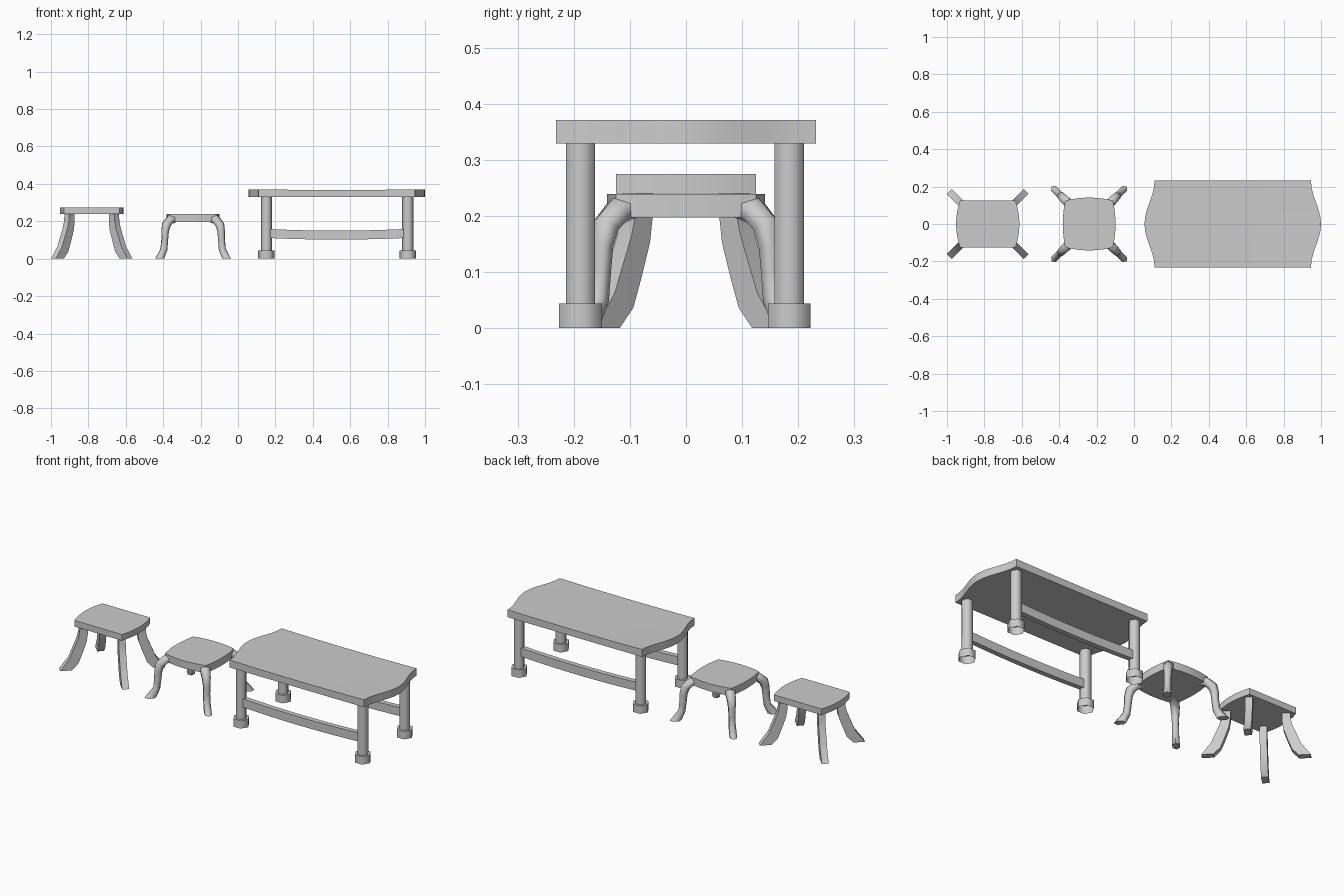
import bpy, bmesh, math
from mathutils import Vector

cube = bpy.data.objects.get("Cube")
if cube:
    bpy.data.objects.remove(cube)

grey = bpy.data.materials.new("plain grey")
grey.use_nodes = True
grey.diffuse_color = (0.6, 0.6, 0.6, 1)
grey.node_tree.nodes["Principled BSDF"].inputs["Base Color"].default_value = (0.6, 0.6, 0.6, 1)


def finish(bm, name, angle=35):
    mesh = bpy.data.meshes.new(name)
    bmesh.ops.recalc_face_normals(bm, faces=bm.faces)
    bm.to_mesh(mesh)
    bm.free()
    mesh.materials.append(grey)
    ob = bpy.data.objects.new(name, mesh)
    bpy.context.collection.objects.link(ob)
    bpy.ops.object.select_all(action='DESELECT')
    ob.select_set(True)
    bpy.context.view_layer.objects.active = ob
    bpy.ops.object.shade_smooth_by_angle(angle=math.radians(angle))
    return ob


def arc(t):
    return 1 - t * t


def wave(t):
    return (1 + math.cos(math.pi * t)) / 2


def slab(name, cx, half, bulge, z0, z1, shape=arc, sag=(0, 0)):
    """Board with bowed edges; sag dips the underside and the top along its length."""
    bm = bmesh.new()
    bmesh.ops.create_grid(bm, x_segments=12, y_segments=12, size=1)
    bottom = bm.verts[:]
    ext = bmesh.ops.extrude_face_region(bm, geom=bm.faces[:])
    top = [v for v in ext["geom"] if isinstance(v, bmesh.types.BMVert)]
    for verts, z, dip in ((bottom, z0, sag[0]), (top, z1, sag[1])):
        for v in verts:
            u, w = v.co.x, v.co.y
            v.co = (cx + u * (half[0] + bulge[0] * shape(w)),
                    w * (half[1] + bulge[1] * shape(u)), z - dip * arc(u))
    return finish(bm, name)


def skin(bm, rings, capped_start=True):
    """Join rings of points into a tube."""
    rows = [[bm.verts.new(p) for p in ring] for ring in rings]
    n = len(rows[0])
    for a, b in zip(rows, rows[1:]):
        for i in range(n):
            j = (i + 1) % n
            bm.faces.new((a[i], a[j], b[j], b[i]))
    if capped_start:
        bm.faces.new(rows[0])
    bm.faces.new(rows[-1])


CORNERS = [("front_left", 1, -1), ("front_right", -1, -1),
           ("back_left", 1, 1), ("back_right", -1, 1)]


def diagonal_legs(name, cx, shift_y, path, sides, smooth):
    """Legs bending outwards at 45 degrees; path rows: offset, z, radial, tangent half size."""
    turn = 0 if smooth else 0.5
    grow = 1 if smooth else math.sqrt(2)
    for label, sx, sy in CORNERS:
        bm = bmesh.new()
        rings = []
        for k, (d, z, rad, tan) in enumerate(path):
            a, b = path[max(k - 1, 0)], path[min(k + 1, len(path) - 1)]
            along = Vector(((b[0] - a[0]) * math.sqrt(2), b[1] - a[1])).normalized()
            across = Vector((-along.y, along.x))
            if k == len(path) - 1:
                across = Vector((1, 0))
            ring = []
            for i in range(sides):
                t = 2 * math.pi * (i + turn) / sides
                r = math.cos(t) * rad * grow
                s = math.sin(t) * tan * grow / math.sqrt(2)
                h = r * across.x / math.sqrt(2)
                ring.append((cx + sx * (d + h - s), sy * (d + h + s + shift_y), z + r * across.y))
            rings.append(ring)
        skin(bm, rings)
        finish(bm, f"{name}_{label}", 65 if smooth else 25)


def post(name, x, y, z0, z1, radius, capped_start=True):
    """Upright six-sided post."""
    bm = bmesh.new()
    skin(bm, [[(x + radius * math.cos(math.pi * i / 3),
                y + radius * math.sin(math.pi * i / 3), z)
               for i in range(6)] for z in (z0, z1)], capped_start)
    finish(bm, name, 65)


# Long table: wavy-ended top, six-sided legs on hollow feet, dipped side rails
TABLE_X, LEG_X, LEG_Y, SHIFT_Y = 0.528, 0.378, 0.186, -0.002
slab("table_top", TABLE_X, (0.418, 0.232), (0.054, 0), 0.329, 0.371, wave, (0, 0.004))
for label, sx, sy in CORNERS:
    x, y = TABLE_X + 0.002 + sx * LEG_X, sy * LEG_Y + SHIFT_Y
    post(f"table_leg_{label}", x, y, 0.043, 0.332, 0.03)
    post(f"table_foot_{label}", x, y, 0, 0.044, 0.044, False)
for label, sy in (("front", -1), ("back", 1)):
    rail = slab(f"table_rail_{label}", TABLE_X, (0.37, 0.014), (0, 0), 0.111, 0.159, arc, (0.009, 0.009))
    rail.location.y = sy * LEG_Y + SHIFT_Y

# Square stool: bowed seat and rounded bent legs
slab("square_stool_seat", -0.24, (0.127, 0.125), (0.014, 0.016), 0.197, 0.239)
diagonal_legs("square_stool_leg", -0.24, 0, [
    (0.09, 0.217, 0.021, 0.026), (0.122, 0.208, 0.025, 0.028),
    (0.143, 0.182, 0.025, 0.025), (0.15, 0.145, 0.021, 0.021),
    (0.152, 0.1, 0.019, 0.019), (0.156, 0.05, 0.019, 0.02),
    (0.179, 0, 0.031, 0.021)], 6, True)

# Oblong stool: seat with bowed ends and flat-sided flared legs
slab("oblong_stool_seat", -0.782, (0.148, 0.125), (0.021, 0), 0.24, 0.2745)
diagonal_legs("oblong_stool_leg", -0.782, -0.032, [
    (0.118, 0.245, 0.02, 0.018), (0.12, 0.197, 0.022, 0.018),
    (0.125, 0.16, 0.024, 0.018), (0.141, 0.1, 0.026, 0.018),
    (0.155, 0.05, 0.027, 0.018), (0.184, 0, 0.03, 0.018)], 4, False)
